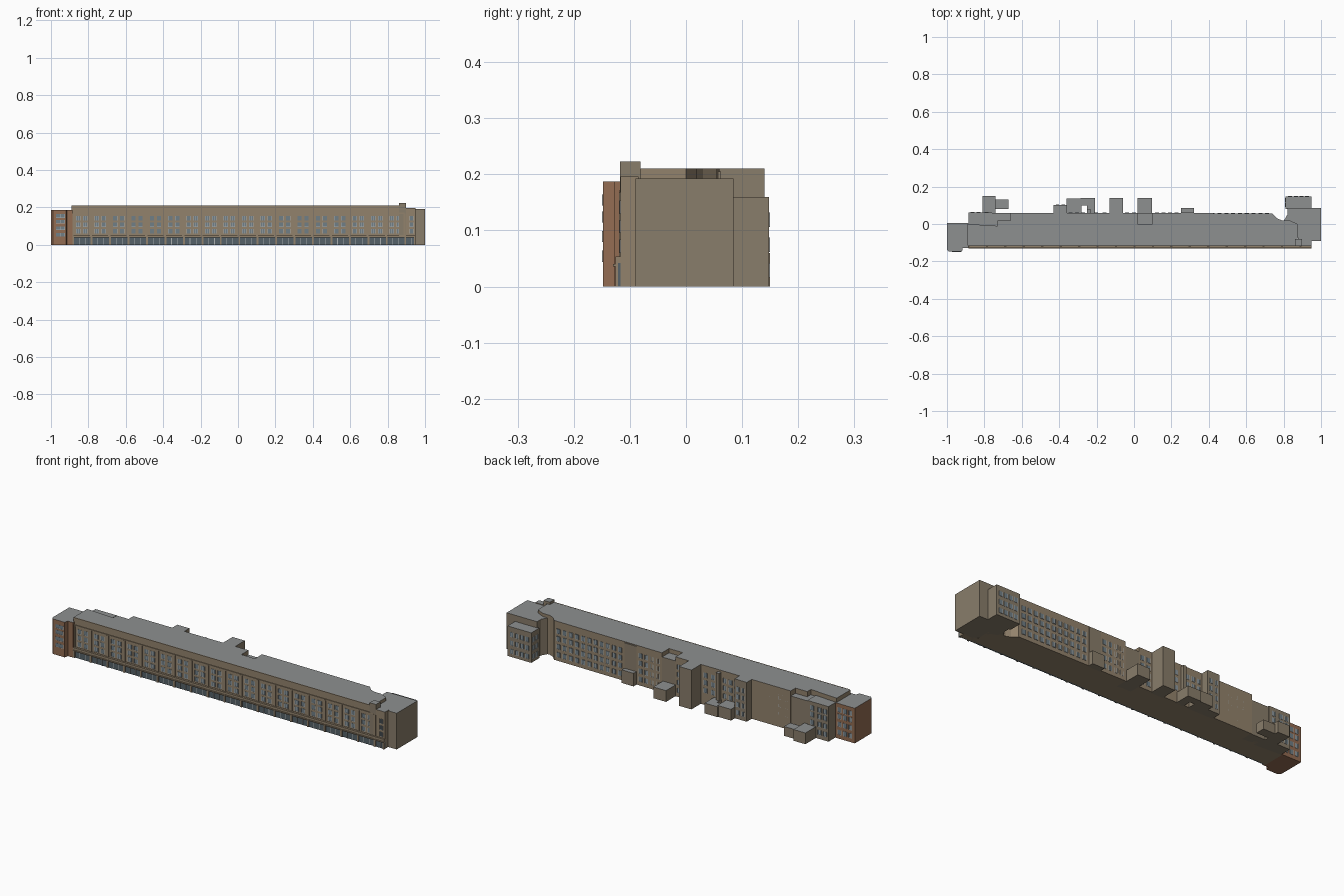
import bpy, bmesh

if "Cube" in bpy.data.objects:
    bpy.data.objects.remove(bpy.data.objects["Cube"])

def material(name, rgb):
    m = bpy.data.materials.new(name)
    m.diffuse_color = (*rgb, 1)
    m.use_nodes = True
    m.node_tree.nodes["Principled BSDF"].inputs["Base Color"].default_value = m.diffuse_color
    return m

STONE = material("stone", (0.29, 0.225, 0.15))
BUFF = material("buff_render", (0.25, 0.205, 0.145))
BRICK = material("red_brick", (0.29, 0.15, 0.085))
ROOF = material("roof_grey", (0.27, 0.28, 0.28))
GLASS = material("window_glass", (0.16, 0.21, 0.24))
FRAME = material("window_frame", (0.42, 0.44, 0.44))
SHOP = material("shop_glass", (0.09, 0.12, 0.14))

def finish(name, bm, mats):
    bmesh.ops.recalc_face_normals(bm, faces=bm.faces[:])
    me = bpy.data.meshes.new(name)
    bm.to_mesh(me)
    bm.free()
    for m in mats:
        me.materials.append(m)
    ob = bpy.data.objects.new(name, me)
    bpy.context.collection.objects.link(ob)
    return ob

def block(name, outline, height, wall):
    """Extrude a plan outline; the top face gets the roof material."""
    bm = bmesh.new()
    base = bm.faces.new([bm.verts.new((x, y, 0)) for x, y in outline])
    ext = bmesh.ops.extrude_face_region(bm, geom=[base], use_keep_orig=True)
    top = [v for v in ext["geom"] if isinstance(v, bmesh.types.BMVert)]
    bmesh.ops.translate(bm, vec=(0, 0, height), verts=top)
    for f in bm.faces:
        if all(v.co.z > height * 0.5 for v in f.verts):
            f.material_index = 1
    return finish(name, bm, [wall, ROOF])

def rect(x0, x1, y0, y1):
    return [(x0, y0), (x1, y0), (x1, y1), (x0, y1)]

def add_box(bm, x0, x1, y0, y1, z0, z1, mat=0):
    v = [bm.verts.new((x, y, z)) for z in (z0, z1) for x, y in rect(x0, x1, y0, y1)]
    for q in ((0, 3, 2, 1), (4, 5, 6, 7), (0, 1, 5, 4), (1, 2, 6, 5), (2, 3, 7, 6), (3, 0, 4, 7)):
        bm.faces.new([v[i] for i in q]).material_index = mat

def windows(bm, axis, wall, side, a0, a1, count, rows, w=0.018, h=0.024):
    """Grid of windows on a wall: axis 'x' runs along x at y = wall, 'y' the reverse."""
    step = (a1 - a0) / count
    for i in range(count):
        c = a0 + (i + 0.5) * step
        for z in rows:
            def part(u0, u1, z0, z1, depth, mat):
                d = sorted((wall - side * 0.002, wall + side * depth))
                if axis == "x":
                    add_box(bm, u0, u1, *d, z0, z1, mat)
                else:
                    add_box(bm, *d, u0, u1, z0, z1, mat)
            t = 0.0018
            part(c - w / 2, c + w / 2, z - h / 2, z + h / 2, 0.0005, 0)
            part(c - w / 2 - t, c - w / 2, z - h / 2, z + h / 2, 0.0015, 1)
            part(c + w / 2, c + w / 2 + t, z - h / 2, z + h / 2, 0.0015, 1)
            part(c - w / 2 - t, c + w / 2 + t, z - h / 2 - t, z - h / 2, 0.0015, 1)
            part(c - t / 3, c + t / 3, z - h / 2, z + h / 2, 0.001, 1)

# Main range, with the roof notches at the back
block("main_range", [
    (-0.89, -0.115), (0.895, -0.115), (0.895, -0.08), (0.875, -0.08), (0.875, 0.0),
    (0.83, 0.02), (0.79, 0.02), (0.765, 0.03), (0.74, 0.055), (0.10, 0.06), (0.10, 0.0),
    (0.02, 0.0), (0.02, 0.06), (-0.66, 0.06), (-0.66, 0.02), (-0.73, 0.02),
    (-0.73, -0.01), (-0.89, 0.0)], 0.21, STONE)

# Right end blocks
block("right_end_block", [
    (0.88, -0.09), (1.0, -0.09), (1.0, 0.085), (0.82, 0.085), (0.82, 0.05),
    (0.80, 0.015), (0.86, -0.01)], 0.193, BUFF)
block("right_front_return", rect(0.89, 0.95, -0.117, -0.085), 0.196, STONE)
block("right_rear_wing", rect(0.81, 0.95, 0.08, 0.148), 0.16, BUFF)
block("roof_stair_hut", rect(0.86, 0.897, -0.118, -0.081), 0.223, BUFF)

# Left brick end with its chamfered corner
block("left_end_block", [
    (-1.0, -0.138), (-0.988, -0.148), (-0.92, -0.148), (-0.915, -0.127), (-0.885, -0.127),
    (-0.885, 0.005), (-1.0, 0.005)], 0.187, BRICK)

# Rear stair towers, lower roofs and low annexes: x0, x1, y0, y1, height
for name, x0, x1, y0, y1, h in [
    ("light_well_infill", 0.02, 0.10, -0.005, 0.058, 0.187),
    ("left_rear_low_roof", -0.885, -0.76, -0.02, 0.062, 0.187),
    ("left_rear_recess", -0.765, -0.655, -0.02, 0.058, 0.182),
    ("stair_tower_centre", -0.13, -0.058, 0.05, 0.14, 0.21),
    ("stair_tower_left", -0.43, -0.358, 0.05, 0.102, 0.21),
    ("rear_duct", -0.25, -0.232, 0.05, 0.08, 0.20),
    ("annex_centre", 0.02, 0.095, 0.05, 0.14, 0.06),
    ("annex_mid_a", -0.252, -0.208, 0.05, 0.14, 0.055),
    ("annex_mid_b", -0.285, -0.245, 0.10, 0.14, 0.055),
    ("annex_mid_c", -0.36, -0.28, 0.05, 0.135, 0.06),
    ("annex_right", 0.25, 0.32, 0.05, 0.085, 0.07),
    ("annex_left_a", -0.81, -0.74, 0.05, 0.15, 0.06),
    ("annex_left_b", -0.742, -0.67, 0.08, 0.13, 0.05),
]:
    block(name, rect(x0, x1, y0, y1), h, BUFF)
block("rear_blank_panel", rect(0.25, 0.32, 0.05, 0.062), 0.205, BUFF)

# Front facade: piers, string courses and cornice
bm = bmesh.new()
N = 18
X0, X1 = -0.885, 0.89
bay = (X1 - X0) / N
for i in range(N + 1):
    x = X0 + i * bay
    add_box(bm, x - 0.006, x + 0.006, -0.119, -0.114, 0.05, 0.168)
add_box(bm, X0, X1, -0.1185, -0.114, 0.166, 0.172)
add_box(bm, X0, X1, -0.118, -0.114, 0.203, 0.2105)
finish("facade_piers", bm, [STONE])

# Shopfront: recessed glazing, piers, fascia and canopy
bm = bmesh.new()
add_box(bm, X0, 0.95, -0.121, -0.113, 0.0, 0.042, 1)
add_box(bm, X0, 0.95, -0.126, -0.113, 0.042, 0.054, 0)
add_box(bm, X0, 0.95, -0.13, -0.113, 0.036, 0.040, 0)
for i in range(N + 2):
    x = min(X0 + 0.004 + i * bay, 0.945)
    add_box(bm, x - 0.005, x + 0.005, -0.126, -0.113, 0.0, 0.042, 0)
    if i <= N:
        for k in (0.33, 0.66):
            xm = min(x + k * bay, 0.946)
            add_box(bm, xm - 0.0015, xm + 0.0015, -0.1225, -0.113, 0, 0.038, 2)
finish("shopfront", bm, [STONE, SHOP, FRAME])

# Front windows, in pairs per bay
bm = bmesh.new()
front_rows = (0.073, 0.108, 0.142)
for i in range(N):
    x = X0 + i * bay
    windows(bm, "x", -0.115, -1, x + 0.012, x + bay - 0.012, 2, front_rows, 0.02, 0.022)
windows(bm, "x", -0.117, -1, 0.91, 0.945, 1, front_rows, 0.016, 0.022)
windows(bm, "x", -0.148, -1, -0.985, -0.915, 1, (0.055, 0.09, 0.125, 0.155), 0.045, 0.018)
finish("front_windows", bm, [GLASS, FRAME])

# Rear windows
bm = bmesh.new()
rows = (0.035, 0.078, 0.12, 0.16)
for x0, x1, n in ((0.33, 0.73, 11), (-0.655, -0.435, 6)):
    windows(bm, "x", 0.0585, 1, x0, x1, n, rows)
windows(bm, "x", 0.059, 1, 0.105, 0.245, 4, rows)
windows(bm, "x", 0.06, 1, -0.055, 0.018, 2, rows)
windows(bm, "x", 0.06, 1, -0.225, -0.135, 2, rows[1:])
windows(bm, "x", 0.06, 1, -0.355, -0.255, 3, rows[1:])
windows(bm, "x", 0.102, 1, -0.425, -0.362, 2, rows, 0.014)
windows(bm, "x", 0.062, 1, -0.88, -0.815, 2, rows[:3] + (0.155,))
windows(bm, "x", 0.062, 1, -0.81, -0.765, 1, rows[1:3] + (0.155,))
windows(bm, "x", 0.005, 1, -0.99, -0.895, 3, rows[:3] + (0.155,))
windows(bm, "x", 0.148, 1, 0.82, 0.94, 4, (0.03, 0.075, 0.12))
windows(bm, "y", 0.81, -1, 0.09, 0.142, 2, (0.03, 0.075, 0.12))
finish("rear_windows", bm, [GLASS, FRAME])
